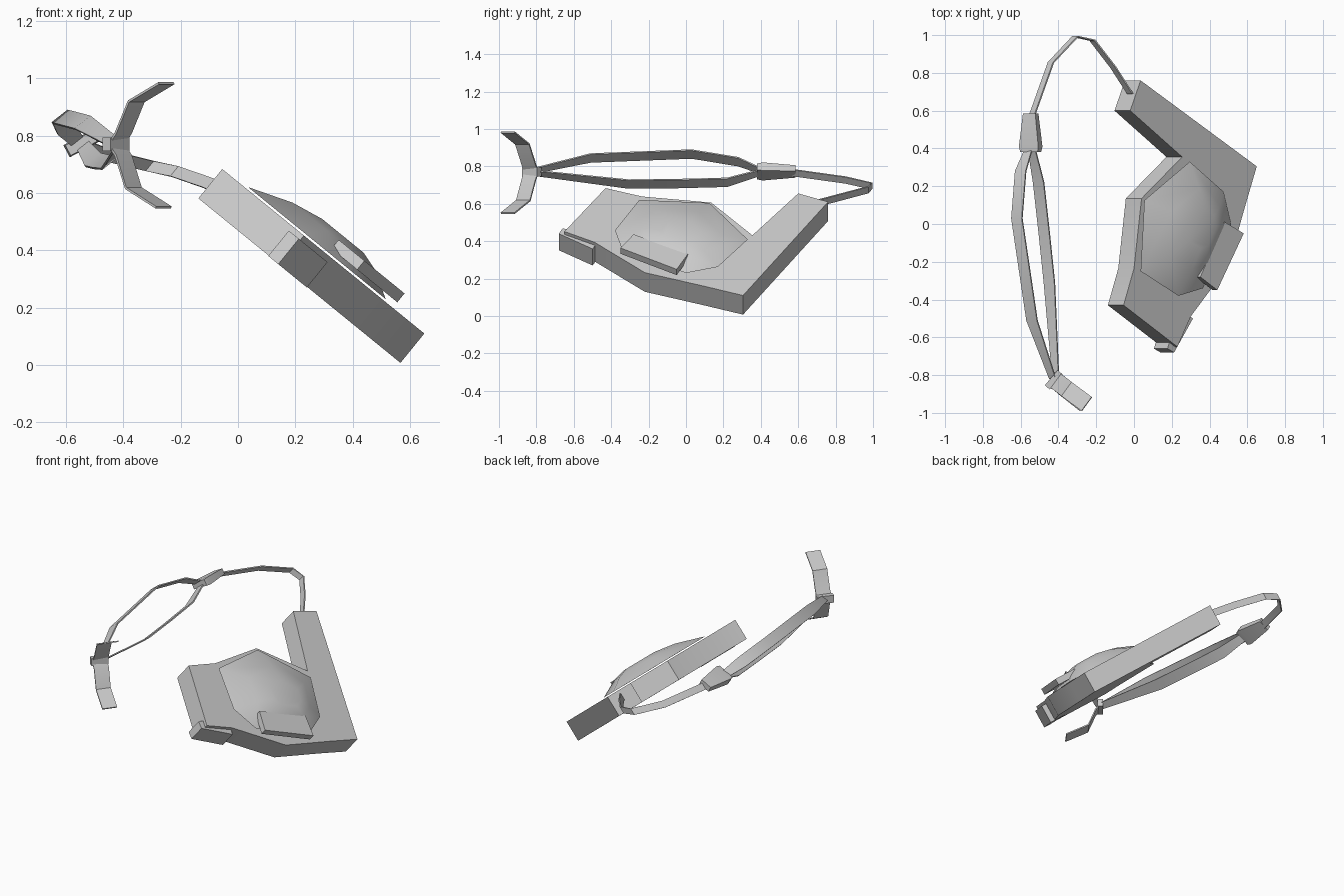
import bpy, bmesh, math
from mathutils import Vector, Matrix

if "Cube" in bpy.data.objects:
    bpy.data.objects.remove(bpy.data.objects["Cube"])

# All plate parts lie on one tilted plane with this normal
N = Vector((0.631, 0, 0.776))


def on_plane(x, y, h):
    return Vector((x, y, 0.639 - 0.814 * x)) + N * h


def finish(name, bm, smooth=35):
    bmesh.ops.recalc_face_normals(bm, faces=bm.faces)
    me = bpy.data.meshes.new(name)
    bm.to_mesh(me)
    bm.free()
    ob = bpy.data.objects.new(name, me)
    bpy.context.collection.objects.link(ob)
    bpy.ops.object.select_all(action='DESELECT')
    bpy.context.view_layer.objects.active = ob
    ob.select_set(True)
    bpy.ops.object.shade_smooth_by_angle(angle=math.radians(smooth))
    return ob


def loft(name, rings, smooth=35):
    """Closed rings of equal length, capped at both ends."""
    bm = bmesh.new()
    vs = [[bm.verts.new(p) for p in r] for r in rings]
    n = len(vs[0])
    for a, b in zip(vs, vs[1:]):
        for i in range(n):
            j = (i + 1) % n
            bm.faces.new((a[i], a[j], b[j], b[i]))
    bm.faces.new(vs[0])
    bm.faces.new(vs[-1])
    return finish(name, bm, smooth)


def prism(name, outline, h0, h1):
    return loft(name, [[on_plane(x, y, h) for x, y in outline] for h in (h0, h1)])


def ribbon(name, path, widths, thick=0.008):
    """Flat band along path; widths are half-width vectors per point."""
    pts = [Vector(p) for p in path]
    rings = []
    for i, p in enumerate(pts):
        t = (pts[min(i + 1, len(pts) - 1)] - pts[max(i - 1, 0)]).normalized()
        w = Vector(widths[i])
        o = t.cross(w).normalized() * thick / 2
        rings.append([p - w - o, p + w - o, p + w + o, p - w + o])
    return loft(name, rings)


# L-shaped main plate
prism("body_plate", [(-0.02, 0.60), (0.035, 0.76), (0.65, 0.305), (0.59, 0.10),
                     (0.50, -0.22), (0.30, -0.49), (0.23, -0.65), (-0.055, -0.43),
                     (0.0, -0.235), (0.04, 0.135), (0.255, 0.355)], -0.132, 0)

# Small block at the front corner
prism("corner_clip", [(0.19, -0.66), (0.225, -0.68), (0.325, -0.50), (0.25, -0.45)],
      -0.134, -0.02)

# Low dome on the plate
base = [(0.05, 0.125), (0.29, 0.33), (0.47, 0.17), (0.51, 0.0),
        (0.36, -0.34), (0.23, -0.38), (0.03, -0.25)]
cx, cy = 0.33, -0.02
loft("dome", [[on_plane(cx + (x - cx) * s, cy + (y - cy) * s, h) for x, y in base]
              for s, h in ((1, 0.008), (0.6, 0.064), (0.3, 0.085))], 50)

# Raised bar on the dome edge
prism("side_bar", [(0.44, 0.01), (0.54, -0.05), (0.40, -0.35), (0.31, -0.28)],
      0.025, 0.065)

# Strap from the plate arm to the connector
strap = [(-0.545, 0.56, 0.768), (-0.44, 0.855, 0.727), (-0.31, 0.993, 0.695),
         (-0.22, 0.973, 0.675), (-0.11, 0.83, 0.637), (-0.02, 0.69, 0.60)]
ribbon("strap", strap, [N * 0.022] * len(strap))

# Tapered connector
A, B = Vector((0.88, 0, 0.47)), Vector((-0.47, 0, 0.88))
loft("connector", [[Vector((-0.547, y, 0.773)) + A * a * w + B * b * t
                    for a, b in ((-1, -1), (1, -1), (1, 1), (-1, 1))]
                   for y, w, t in ((0.38, 0.052, 0.02), (0.41, 0.058, 0.024),
                                   (0.585, 0.037, 0.018))])

# Two bands forming the loop
W = Vector((0.028, 0, 0.022))
half = [W * k for k in (0.7, 1, 1, 1, 0.6)]
ribbon("loop_upper", [(-0.56, 0.39, 0.78), (-0.60, 0.28, 0.825), (-0.62, 0.03, 0.866),
                      (-0.54, -0.51, 0.845), (-0.43, -0.82, 0.775)], half)
ribbon("loop_lower", [(-0.54, 0.39, 0.765), (-0.505, 0.22, 0.715), (-0.475, -0.05, 0.708),
                      (-0.448, -0.31, 0.706), (-0.415, -0.81, 0.765)], half)

# Clasp joining the bands
bm = bmesh.new()
bmesh.ops.create_cube(bm, size=1, matrix=Matrix.Translation((-0.425, -0.825, 0.77))
                      @ Matrix.Rotation(math.radians(50), 4, 'Z')
                      @ Matrix.Diagonal((0.105, 0.035, 0.048, 1)))
finish("clasp", bm)

# Split tails curving up and down
E = Vector((0.027, 0.037, 0))
for name, path in (("tail_upper", [(-0.425, -0.825, 0.77), (-0.40, -0.84, 0.81),
                                   (-0.355, -0.875, 0.92), (-0.25, -0.953, 0.983)]),
                   ("tail_lower", [(-0.425, -0.825, 0.77), (-0.40, -0.84, 0.73),
                                   (-0.365, -0.87, 0.617), (-0.26, -0.953, 0.55)])):
    ribbon(name, path, [E] * 4)
